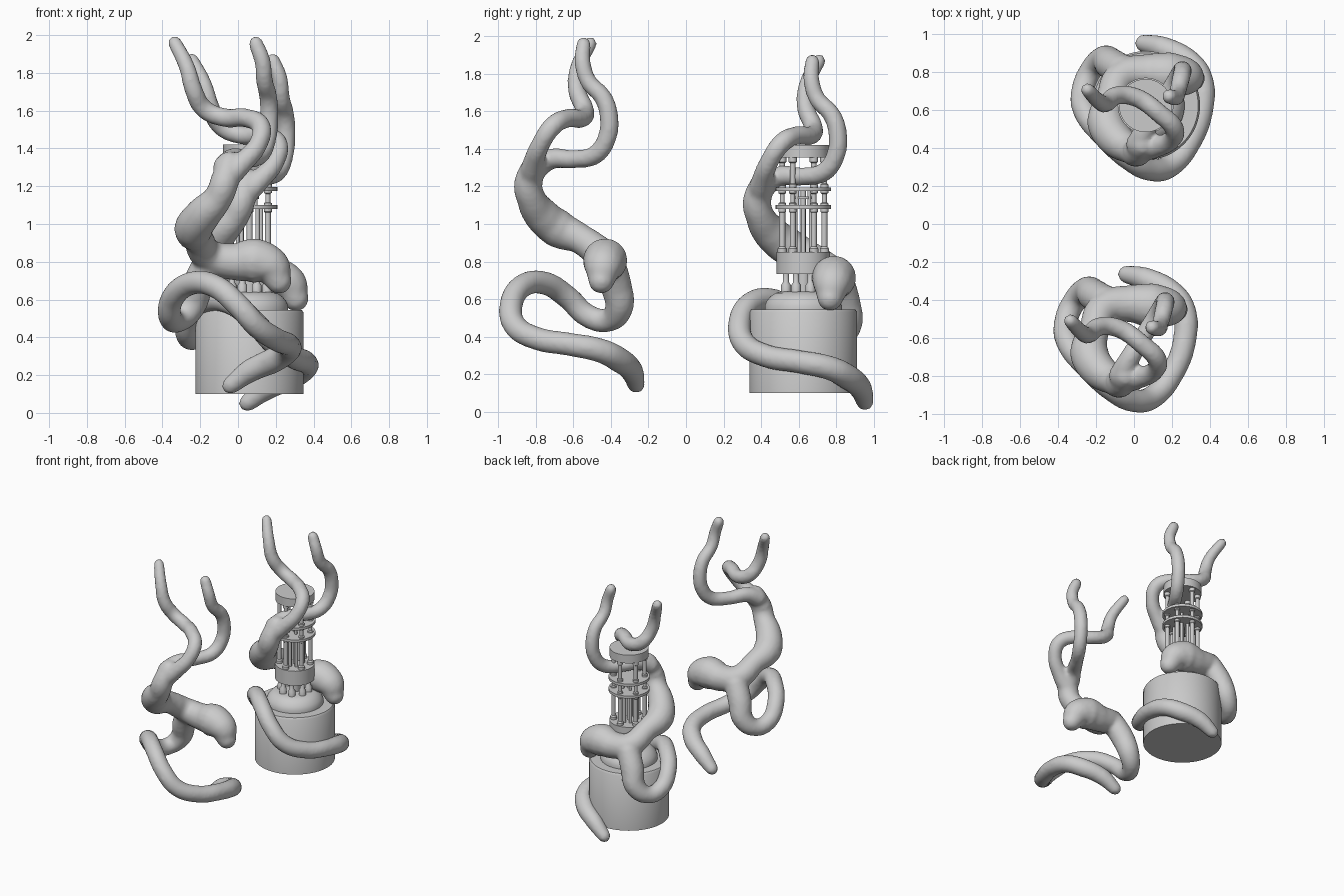
import bpy
import math
from mathutils import Vector

if "Cube" in bpy.data.objects:
    bpy.data.objects.remove(bpy.data.objects["Cube"])

grey = bpy.data.materials.new("plain grey")
grey.diffuse_color = (0.6, 0.6, 0.6, 1)
grey.use_nodes = True
grey.node_tree.nodes["Principled BSDF"].inputs["Base Color"].default_value = grey.diffuse_color


def finish(obj, name, angle=35):
    obj.name = name
    obj.data.materials.clear()
    obj.data.materials.append(grey)
    bpy.ops.object.select_all(action='DESELECT')
    obj.select_set(True)
    bpy.context.view_layer.objects.active = obj
    bpy.ops.object.shade_smooth_by_angle(angle=math.radians(angle))
    return obj


# ---------- winding branches: tubes of varying radius, fused into one skin ----------
def rounded(points):
    """Add a rounded nose to both ends of a list of (x, y, z, radius)."""
    def nose(end, before):
        p, r = Vector(end[:3]), end[3]
        d = (p - Vector(before[:3])).normalized()
        return [(*(p + d * r * k), r * f) for k, f in ((0.5, 0.84), (0.85, 0.5), (0.98, 0.1))]
    return nose(points[0], points[1])[::-1] + points + nose(points[-1], points[-2])


body = [(0.215, -0.45, 0.70, 0.072), (0.175, -0.44, 0.77, 0.105), (0.09, -0.43, 0.805, 0.12),
        (-0.02, -0.42, 0.80, 0.098), (-0.15, -0.44, 0.83, 0.088), (-0.21, -0.56, 0.92, 0.08),
        (-0.235, -0.68, 0.975, 0.103), (-0.185, -0.77, 1.05, 0.095), (-0.105, -0.825, 1.14, 0.077),
        (-0.075, -0.84, 1.21, 0.076), (-0.045, -0.80, 1.32, 0.068)]
tail = [(-0.15, -0.41, 0.80, 0.085), (-0.21, -0.375, 0.68, 0.085), (-0.25, -0.355, 0.56, 0.076),
        (-0.315, -0.41, 0.49, 0.063), (-0.36, -0.52, 0.51, 0.062), (-0.345, -0.63, 0.61, 0.062),
        (-0.25, -0.75, 0.685, 0.062), (-0.12, -0.87, 0.67, 0.062), (0.0, -0.93, 0.57, 0.062),
        (0.10, -0.91, 0.46, 0.062), (0.20, -0.79, 0.39, 0.062), (0.265, -0.62, 0.36, 0.062),
        (0.26, -0.45, 0.325, 0.065), (0.19, -0.36, 0.28, 0.068), (0.06, -0.29, 0.22, 0.062),
        (-0.04, -0.265, 0.145, 0.047)]
left_arm = [(-0.08, -0.83, 1.23, 0.07), (0.03, -0.81, 1.33, 0.056), (0.11, -0.77, 1.43, 0.05),
            (0.12, -0.71, 1.52, 0.052), (0.05, -0.64, 1.56, 0.05), (-0.08, -0.55, 1.565, 0.05),
            (-0.18, -0.54, 1.61, 0.05), (-0.235, -0.58, 1.71, 0.048), (-0.27, -0.575, 1.83, 0.043),
            (-0.335, -0.51, 1.96, 0.037)]
right_arm = [(-0.07, -0.80, 1.30, 0.065), (-0.03, -0.72, 1.345, 0.055), (0.05, -0.59, 1.345, 0.048),
             (0.12, -0.48, 1.37, 0.05), (0.155, -0.42, 1.46, 0.05), (0.165, -0.41, 1.57, 0.05),
             (0.16, -0.44, 1.67, 0.048), (0.14, -0.52, 1.76, 0.045), (0.13, -0.55, 1.86, 0.043),
             (0.095, -0.545, 1.955, 0.04)]

curve = bpy.data.curves.new("branches", 'CURVE')
curve.dimensions = '3D'
curve.bevel_depth = 1.0
curve.bevel_resolution = 6
curve.resolution_u = 8
curve.use_fill_caps = True
for path in (body, tail, left_arm, right_arm):
    pts = rounded(path)
    spline = curve.splines.new('BEZIER')
    spline.bezier_points.add(len(pts) - 1)
    for bp, (x, y, z, r) in zip(spline.bezier_points, pts):
        bp.co = (x, y, z)
        bp.radius = r
        bp.handle_left_type = bp.handle_right_type = 'AUTO'

front = bpy.data.objects.new("front_branches", curve)
bpy.context.collection.objects.link(front)
bpy.ops.object.select_all(action='DESELECT')
front.select_set(True)
bpy.context.view_layer.objects.active = front
bpy.ops.object.convert(target='MESH')
front = bpy.context.object
fuse = front.modifiers.new("fuse", 'REMESH')
fuse.mode = 'VOXEL'
fuse.voxel_size = 0.014
fuse.use_smooth_shade = True
soften = front.modifiers.new("soften", 'SMOOTH')
soften.factor = 0.5
soften.iterations = 5
bpy.ops.object.modifier_apply(modifier=fuse.name)
bpy.ops.object.modifier_apply(modifier=soften.name)
finish(front, "front_branches", 80)

# Same branches again, wrapped round the pillar
back = front.copy()
back.name = "back_branches"
back.location = (0.09, 1.217, -0.092)
bpy.context.collection.objects.link(back)

# ---------- pillar ----------
CX, CY = 0.061, 0.624


def lathe(name, profile, x=0.0, y=0.0, sides=64):
    """Turn a list of (radius, z) about a vertical axis."""
    verts, faces = [], []
    for r, z in profile:
        for i in range(sides):
            a = 2 * math.pi * i / sides
            verts.append((CX + x + r * math.cos(a), CY + y + r * math.sin(a), z))
    for k in range(len(profile) - 1):
        for i in range(sides):
            j = (i + 1) % sides
            faces.append((k * sides + i, k * sides + j, (k + 1) * sides + j, (k + 1) * sides + i))
    faces.append(tuple(reversed(range(sides))))
    faces.append(tuple(range(len(verts) - sides, len(verts))))
    mesh = bpy.data.meshes.new(name)
    mesh.from_pydata(verts, [], faces)
    obj = bpy.data.objects.new(name, mesh)
    bpy.context.collection.objects.link(obj)
    return finish(obj, name)


def disc(name, r, z0, z1, x=0.0, y=0.0, sides=48):
    return lathe(name, [(r, z0), (r, z1)], x, y, sides)


def around(count, radius, offset=0.0):
    for i in range(count):
        a = 2 * math.pi * i / count + offset
        yield radius * math.cos(a), radius * math.sin(a)


# Drum and domed lid
lathe("base_drum", [(0.287, 0.1), (0.287, 0.53), (0.277, 0.545)])
lathe("base_dome", [(0.205, 0.54), (0.205, 0.565), (0.195, 0.59), (0.175, 0.615),
                    (0.15, 0.632), (0.12, 0.64)])

# Collar, thin rings and top cap
disc("collar", 0.142, 0.735, 0.85)
disc("lower_ring", 0.147, 1.08, 1.1)
disc("upper_ring", 0.147, 1.175, 1.195)
disc("top_cap", 0.14, 1.355, 1.42)

# Short feet under the collar
for x, y in around(8, 0.1, math.pi / 8):
    lathe("collar_foot", [(0.026, 0.625), (0.026, 0.675), (0.016, 0.69), (0.016, 0.74)], x, y, 16)
disc("foot_core", 0.04, 0.63, 0.74, sides=24)

# Six outer columns with end sleeves
for x, y in around(6, 0.112, math.pi / 2):
    lathe("outer_column", [(0.024, 0.85), (0.024, 0.87), (0.016, 0.88), (0.016, 1.06), (0.021, 1.065),
                           (0.021, 1.11), (0.013, 1.115), (0.013, 1.16), (0.021, 1.165),
                           (0.021, 1.21), (0.015, 1.215), (0.015, 1.325), (0.022, 1.33),
                           (0.022, 1.356)], x, y, 16)

# Inner bundle of thin rods and short spacers
for x, y in around(8, 0.06):
    disc("inner_rod", 0.012, 0.85, 1.09, x, y, 12)
for x, y in around(4, 0.045, math.pi / 4):
    disc("inner_spacer", 0.01, 1.09, 1.18, x, y, 12)
disc("centre_rod", 0.014, 0.85, 1.18, sides=16)
disc("spacer_plate", 0.05, 1.132, 1.145, sides=24)
